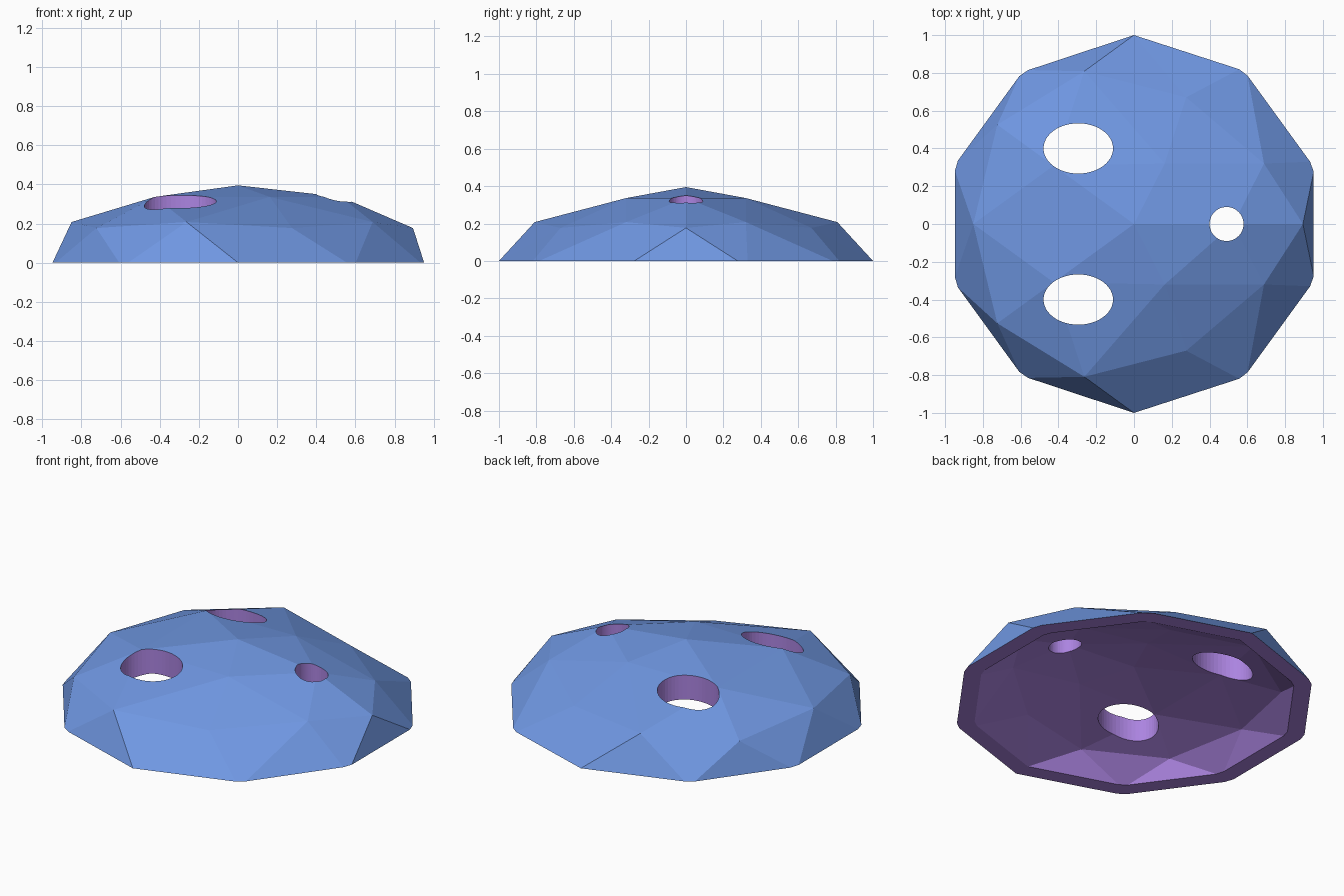
import bpy
import bmesh
from mathutils import Vector

cube = bpy.data.objects.get("Cube")
if cube:
    bpy.data.objects.remove(cube, do_unlink=True)


def material(name, colour):
    mat = bpy.data.materials.new(name)
    mat.use_nodes = True
    mat.diffuse_color = colour
    mat.node_tree.nodes["Principled BSDF"].inputs["Base Color"].default_value = colour
    return mat


MATERIALS = [material("soft_blue", (0.16, 0.31, 0.76, 1)),
             material("violet", (0.41, 0.23, 0.75, 1))]
BLUE, VIOLET = 0, 1


def add_object(name, bm):
    bmesh.ops.recalc_face_normals(bm, faces=bm.faces)
    mesh = bpy.data.meshes.new(name)
    bm.to_mesh(mesh)
    bm.free()
    for mat in MATERIALS:
        mesh.materials.append(mat)
    obj = bpy.data.objects.new(name, mesh)
    bpy.context.collection.objects.link(obj)
    return obj


def faceted_dome(height):
    """Half of a faceted ball, flattened, with its +x flanks pinched inward."""
    bm = bmesh.new()
    bmesh.ops.create_icosphere(bm, subdivisions=2, radius=1)
    bmesh.ops.bisect_plane(bm, geom=bm.verts[:] + bm.edges[:] + bm.faces[:],
                           plane_co=(0, 0, 0.05), plane_no=(0, 0, 1), clear_inner=True)
    for v in bm.verts:
        side = 1 if v.co.y > 0 else -1
        if v.co.z < 0.06:
            v.co = Vector((v.co.x * 1.007, v.co.y * 1.007, 0))
            if abs(v.co.x) < 0.1:
                v.co = Vector((0, side, 0))
        else:
            v.co.z *= height
            if v.co.x > 0.1 and abs(v.co.y) > 0.1:
                v.co.y -= side * 0.18
    bmesh.ops.remove_doubles(bm, verts=bm.verts, dist=0.001)
    rim = [e for e in bm.edges if e.is_boundary]
    return bm, rim


# Outer shell with a flat underside
bm, rim = faceted_dome(0.395)
bmesh.ops.holes_fill(bm, edges=rim)
bm.normal_update()
for f in bm.faces:
    f.material_index = VIOLET if abs(f.normal.z) > 0.99 and f.calc_center_median().z < 0.01 else BLUE
mask_shell = add_object("mask_shell", bm)

# Hollow inside
bm, rim = faceted_dome(0.23)
for v in bm.verts:
    v.co.x *= 0.9
    v.co.y *= 0.9
skirt = bmesh.ops.extrude_edge_only(bm, edges=rim)["geom"]
for v in skirt:
    if isinstance(v, bmesh.types.BMVert):
        v.co.z -= 0.1
bmesh.ops.holes_fill(bm, edges=[e for e in bm.edges if e.is_boundary])
for f in bm.faces:
    f.material_index = VIOLET
cutters = [add_object("hollow_cutter", bm)]


# Eye and mouth holes
def hole_cutter(name, x, y, rx, ry):
    bm = bmesh.new()
    bmesh.ops.create_cone(bm, cap_ends=True, segments=48, radius1=1, radius2=1, depth=2)
    for v in bm.verts:
        v.co = Vector((x + v.co.x * rx, y + v.co.y * ry, v.co.z))
    for f in bm.faces:
        f.material_index = VIOLET
    return add_object(name, bm)


for label, side in (("front", -1), ("back", 1)):
    cutters.append(hole_cutter(label + "_eye_cutter", -0.295, side * 0.4, 0.184, 0.133))
cutters.append(hole_cutter("mouth_cutter", 0.49, 0, 0.09, 0.09))

for cutter in cutters:
    cut = mask_shell.modifiers.new(cutter.name, "BOOLEAN")
    cut.operation = "DIFFERENCE"
    cut.solver = "EXACT"
    cut.object = cutter
    cutter.hide_render = True
    cutter.hide_set(True)
